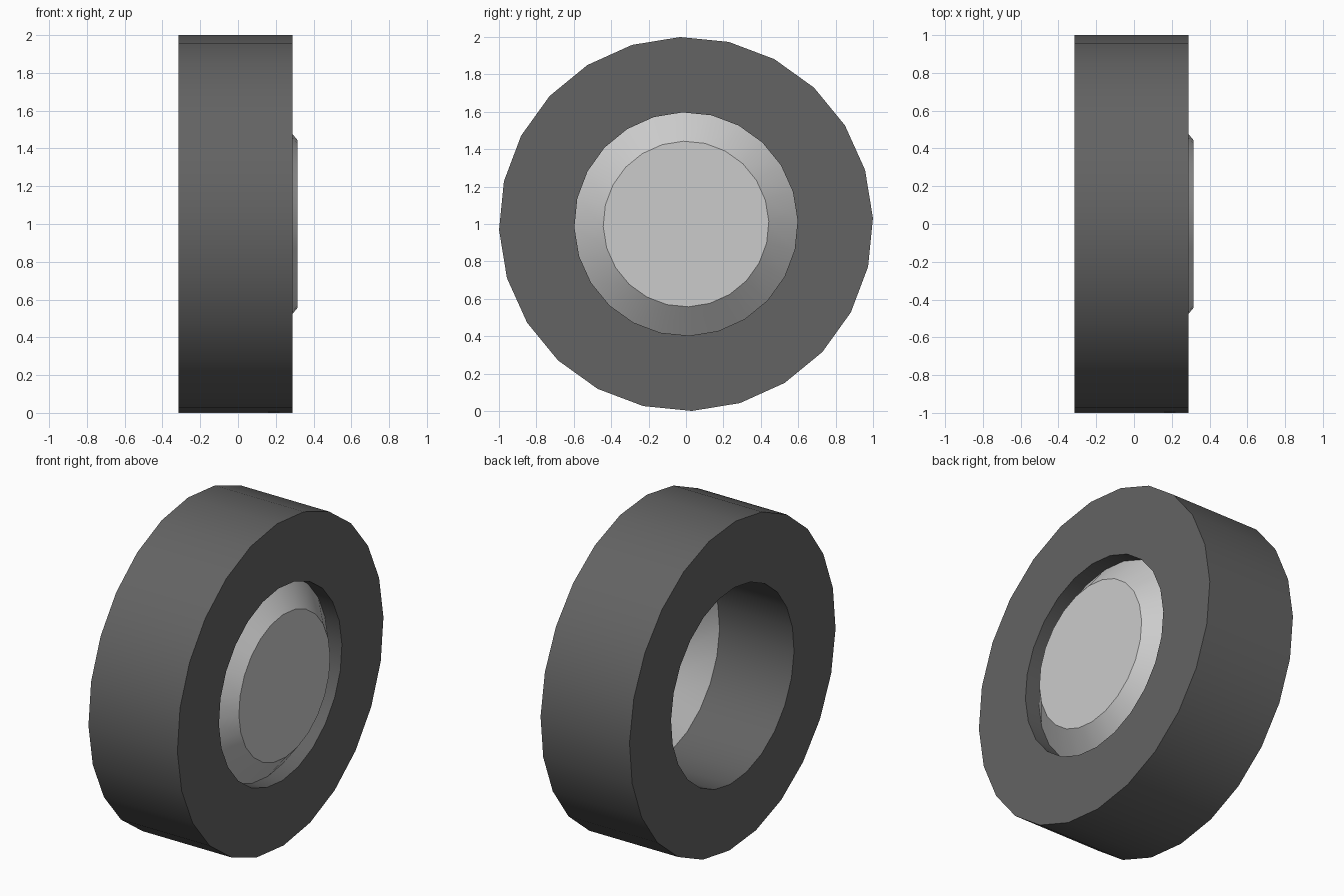
import bpy, bmesh, math

if "Cube" in bpy.data.objects:
    bpy.data.objects.remove(bpy.data.objects["Cube"])

SIDES = 24
START = math.radians(1.8)   # small turn of the polygon seen from the side
CENTRE_Z = 1.0


def material(name, value):
    m = bpy.data.materials.new(name)
    m.diffuse_color = (value, value, value, 1)
    m.use_nodes = True
    m.node_tree.nodes["Principled BSDF"].inputs["Base Color"].default_value = m.diffuse_color
    return m


def lathe_x(name, profile, mat, closed=False, cap_end=False, flip=False):
    """Spin (x, radius) points around the wheel axle, which runs along x."""
    bm = bmesh.new()
    rings = []
    for x, r in profile:
        ring = []
        for i in range(SIDES):
            a = START + 2 * math.pi * i / SIDES
            ring.append(bm.verts.new((x, r * math.cos(a), CENTRE_Z + r * math.sin(a))))
        rings.append(ring)
    pairs = list(zip(rings, rings[1:]))
    if closed:
        pairs.append((rings[-1], rings[0]))
    for a, b in pairs:
        for i in range(SIDES):
            j = (i + 1) % SIDES
            bm.faces.new((a[i], a[j], b[j], b[i]))
    if cap_end:
        bm.faces.new(rings[-1])
    if closed:
        bmesh.ops.recalc_face_normals(bm, faces=bm.faces[:])
    me = bpy.data.meshes.new(name)
    bm.to_mesh(me)
    bm.free()
    me.materials.append(mat)
    ob = bpy.data.objects.new(name, me)
    bpy.context.collection.objects.link(ob)
    bpy.ops.object.select_all(action='DESELECT')
    ob.select_set(True)
    bpy.context.view_layer.objects.active = ob
    bpy.ops.object.shade_smooth_by_angle(angle=math.radians(30))
    return ob


rubber = material("dark grey rubber", 0.125)
metal = material("light grey metal", 0.60)

# Tyre: square-edged ring with an open bore
lathe_x("tyre", [(-0.316, 1.0), (0.288, 1.0), (0.288, 0.597), (-0.316, 0.597)],
        rubber, closed=True)

# Hub cap: hollow cone with a flat outer disc, open at the back
lathe_x("hub_cap", [(0.19, 0.597), (0.316, 0.443)], metal, cap_end=True)
